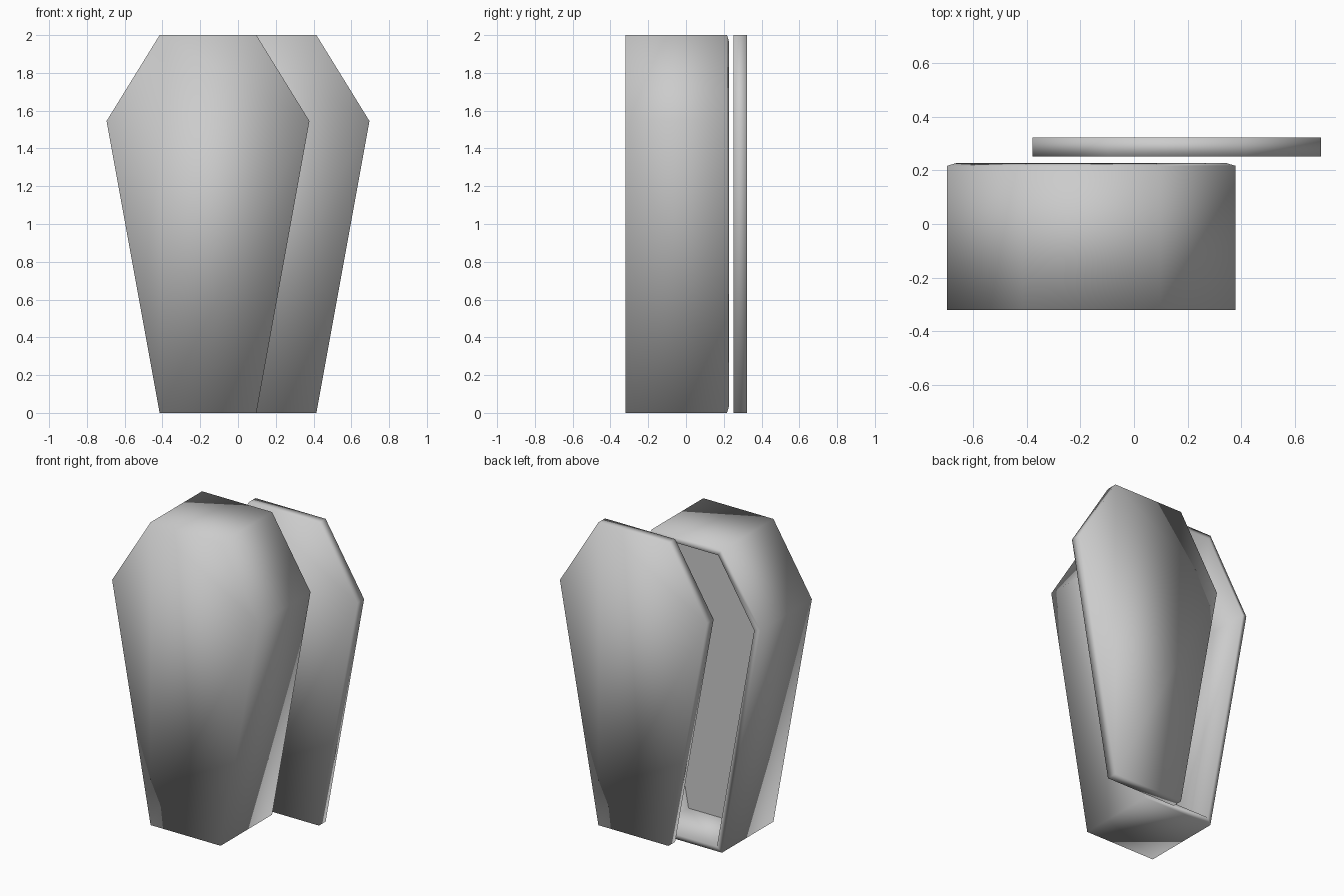
import bpy, bmesh
from mathutils import Vector

if "Cube" in bpy.data.objects:
    bpy.data.objects.remove(bpy.data.objects["Cube"])

# Right half of the coffin outline (x, z), mirrored to make the hexagon
HALF = [(0.256, 0.0), (0.537, 1.545), (0.256, 2.0)]
OUTLINE = HALF + [(-x, z) for x, z in reversed(HALF)]


def coffin_prism(cx, y0, y1):
    """Extrude the outline from y0 to y1; returns bmesh and its back face."""
    bm = bmesh.new()
    front = [bm.verts.new((cx + x, y0, z)) for x, z in OUTLINE]
    back = [bm.verts.new((cx + x, y1, z)) for x, z in OUTLINE]
    bm.faces.new(front)
    back_face = bm.faces.new(back[::-1])
    n = len(OUTLINE)
    for i in range(n):
        j = (i + 1) % n
        bm.faces.new((front[j], front[i], back[i], back[j]))
    bm.normal_update()
    return bm, back_face


def finish(bm, name):
    mesh = bpy.data.meshes.new(name)
    for f in bm.faces:
        f.smooth = True
    bm.to_mesh(mesh)
    bm.free()
    obj = bpy.data.objects.new(name, mesh)
    bpy.context.collection.objects.link(obj)
    return obj


# Coffin body: raised inner rim, cavity, flat separate floor
bm, face = coffin_prism(-0.159, -0.32, 0.217)
bmesh.ops.inset_region(bm, faces=[face], thickness=0.036, use_even_offset=True)
bmesh.ops.translate(bm, verts=face.verts[:], vec=Vector((0, 0.011, 0)))
floor = bmesh.ops.extrude_discrete_faces(bm, faces=[face])["faces"][0]
bmesh.ops.translate(bm, verts=floor.verts[:], vec=Vector((0, -0.35, 0)))
bmesh.ops.split_edges(bm, edges=floor.edges[:])
finish(bm, "coffin_body")

# Lid slid to one side behind the body
bm, _ = coffin_prism(0.159, 0.252, 0.322)
finish(bm, "coffin_lid")
